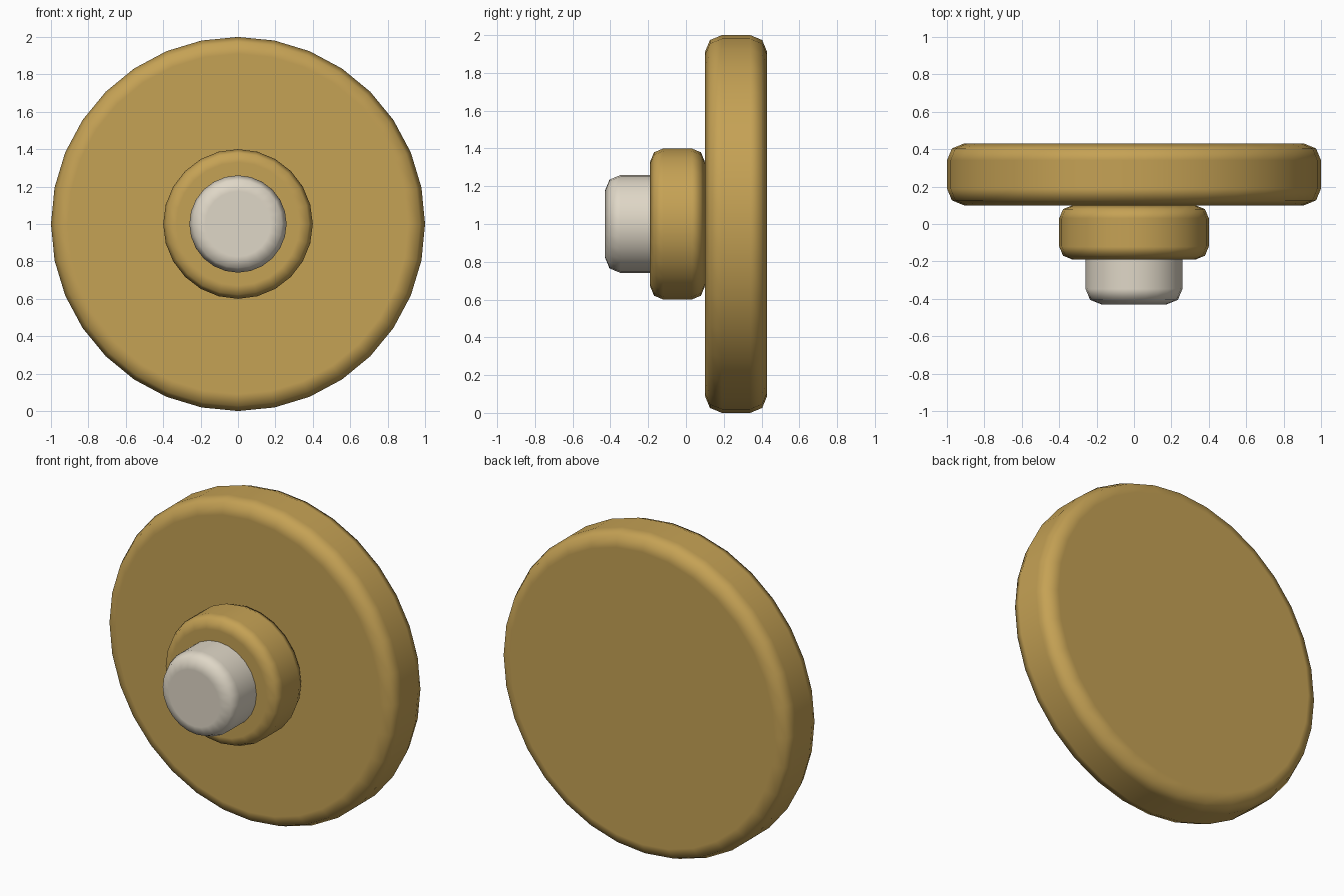
import bpy
import math

cube = bpy.data.objects.get("Cube")
if cube:
    bpy.data.objects.remove(cube, do_unlink=True)


def material(name, rgb):
    mat = bpy.data.materials.new(name)
    mat.use_nodes = True
    mat.diffuse_color = (*rgb, 1)
    mat.node_tree.nodes["Principled BSDF"].inputs["Base Color"].default_value = (*rgb, 1)
    return mat


def rounded_disc(name, radius, front, back, bevel, sides, mat):
    """Cylinder along y with rounded rims, centred at z = 1."""
    bpy.ops.mesh.primitive_cylinder_add(
        vertices=sides, radius=radius, depth=back - front,
        location=(0, (front + back) / 2, 1), rotation=(math.pi / 2, 0, 0))
    obj = bpy.context.object
    obj.name = name
    obj.data.materials.append(mat)
    obj.data.shade_smooth()
    mod = obj.modifiers.new("Rounded rims", "BEVEL")
    mod.width = bevel
    mod.segments = 2
    mod.limit_method = "ANGLE"
    mod.angle_limit = math.radians(40)
    mod.harden_normals = True
    return obj


brass = material("brass", (0.56, 0.36, 0.09))
ivory = material("ivory", (0.74, 0.68, 0.57))

# Large back plate, raised hub and push button
rounded_disc("back_plate", 1.0, 0.10, 0.43, 0.09, 32, brass)
rounded_disc("hub", 0.40, -0.19, 0.10, 0.07, 24, brass)
rounded_disc("button", 0.26, -0.43, -0.10, 0.085, 24, ivory)
